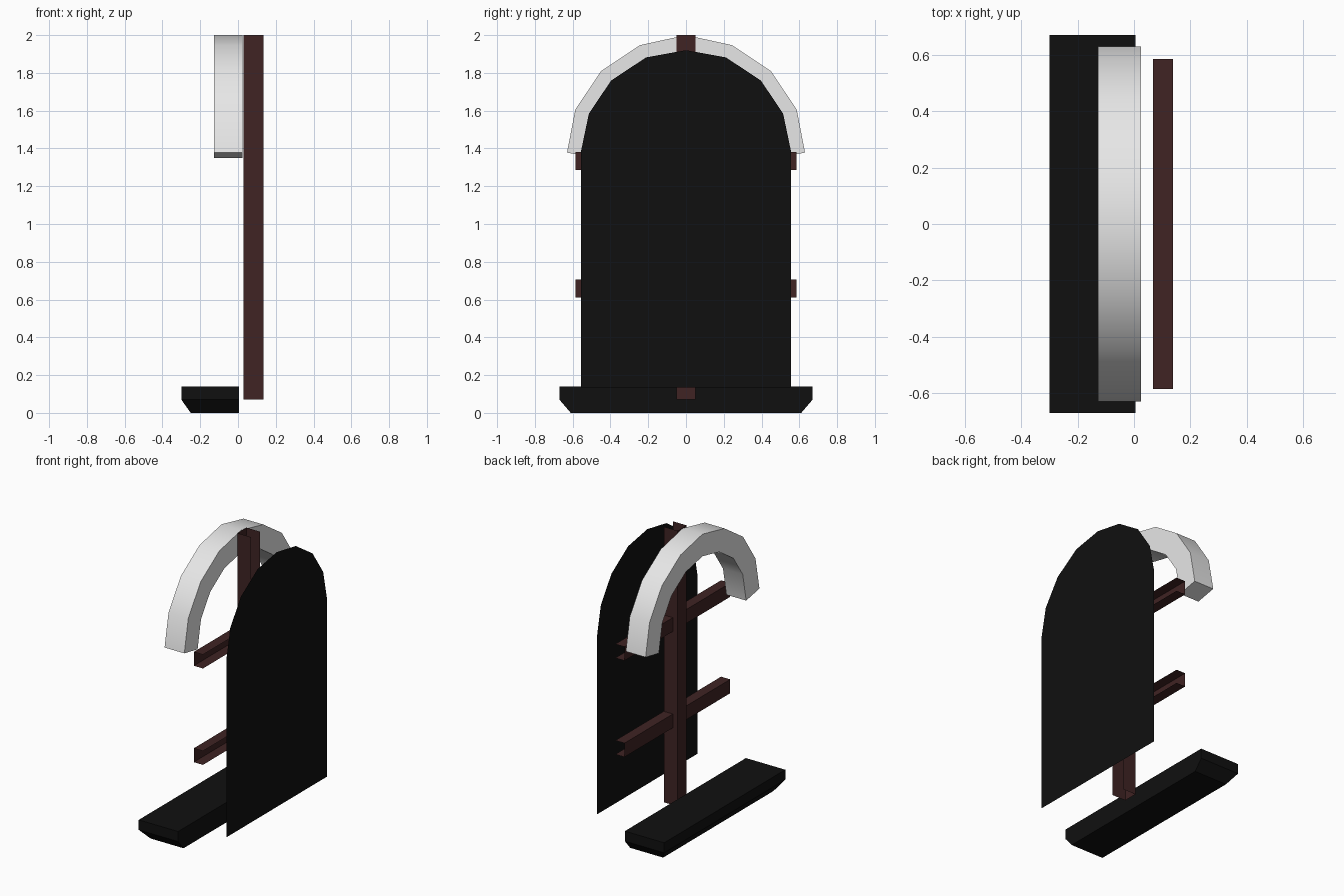
import bpy
import bmesh
import math
from mathutils import Vector

cube = bpy.data.objects.get("Cube")
if cube:
    bpy.data.objects.remove(cube, do_unlink=True)


def material(name, color):
    m = bpy.data.materials.new(name)
    m.use_nodes = True
    m.diffuse_color = (*color, 1)
    m.node_tree.nodes["Principled BSDF"].inputs["Base Color"].default_value = (*color, 1)
    return m


black = material("black", (0.005, 0.005, 0.005))
brown = material("dark brown", (0.05, 0.017, 0.017))
white = material("off white", (0.8, 0.8, 0.8))


def finish(name, bm, mat, fix_normals=True):
    if fix_normals:
        bmesh.ops.recalc_face_normals(bm, faces=bm.faces)
    me = bpy.data.meshes.new(name)
    bm.to_mesh(me)
    bm.free()
    me.materials.append(mat)
    ob = bpy.data.objects.new(name, me)
    bpy.context.collection.objects.link(ob)
    return ob


def mirrored(half):
    """Half outline from +y up to y = 0, completed on the -y side."""
    return half + [(-y, z) for y, z in reversed(half[:-1])]


def bridge(bm, a, b, closed=True):
    """Quads between two matching rows of vertices."""
    for i in range(len(a) if closed else len(a) - 1):
        j = (i + 1) % len(a)
        bm.faces.new((a[i], a[j], b[j], b[i]))


def channel(name, section, start, end):
    """Open-ended three-sided channel swept from start to end."""
    bm = bmesh.new()
    rows = [[bm.verts.new(Vector(p) + Vector(offset)) for p in section]
            for offset in (start, end)]
    bridge(bm, rows[0], rows[1], closed=False)
    return finish(name, bm, brown, fix_normals=False)


# Upright post, open on the side facing the panel
channel("post", [(0.135, 0.05, 0), (0.03, 0.05, 0), (0.03, -0.05, 0), (0.135, -0.05, 0)],
        (0, 0, 0.07), (0, 0, 2))

# Two crossbars with the same open channel shape
for label, z in (("lower", 0.61), ("upper", 1.285)):
    channel(label + "_crossbar",
            [(0.138, 0, z), (0.067, 0, z), (0.067, 0, z + 0.097), (0.138, 0, z + 0.097)],
            (0, 0.585, 0), (0, -0.585, 0))

# Round-topped panel, a single sheet
bm = bmesh.new()
outline = mirrored([(0.557, 0.135), (0.557, 1.38), (0.514, 1.585),
                    (0.396, 1.76), (0.211, 1.882), (0, 1.92)])
bm.faces.new([bm.verts.new((0.3, y, z)) for y, z in outline])
finish("panel", bm, black)

# Arch: inner and outer curves extruded through the depth
outer = mirrored([(0.63, 1.378), (0.586, 1.606), (0.449, 1.81), (0.243, 1.947), (0, 2)])
inner = mirrored([(0.483, 1.35), (0.445, 1.548), (0.342, 1.7), (0.185, 1.805), (0, 1.845)])
bm = bmesh.new()
rows = [[bm.verts.new((x, y, z)) for y, z in curve]
        for x, curve in ((-0.128, outer), (0.025, outer), (0.025, inner), (-0.128, inner))]
for a, b in zip(rows, rows[1:] + rows[:1]):
    bridge(bm, a, b, closed=False)
for k in (0, -1):
    bm.faces.new([row[k] for row in rows])
arch = finish("arch", bm, white)
bpy.ops.object.select_all(action="DESELECT")
arch.select_set(True)
bpy.context.view_layer.objects.active = arch
bpy.ops.object.shade_smooth_by_angle(angle=math.radians(30))

# Base: stacked rectangles, tapered underneath on three sides
bm = bmesh.new()
rings = []
for x, y, z in ((-0.25, 0.61, 0), (-0.3, 0.67, 0.07), (-0.3, 0.67, 0.14)):
    rings.append([bm.verts.new(p) for p in
                  ((x, -y, z), (0.005, -y, z), (0.005, y, z), (x, y, z))])
bridge(bm, rings[0], rings[1])
bridge(bm, rings[1], rings[2])
bm.faces.new(rings[0])
bm.faces.new(rings[2])
finish("base", bm, black)
